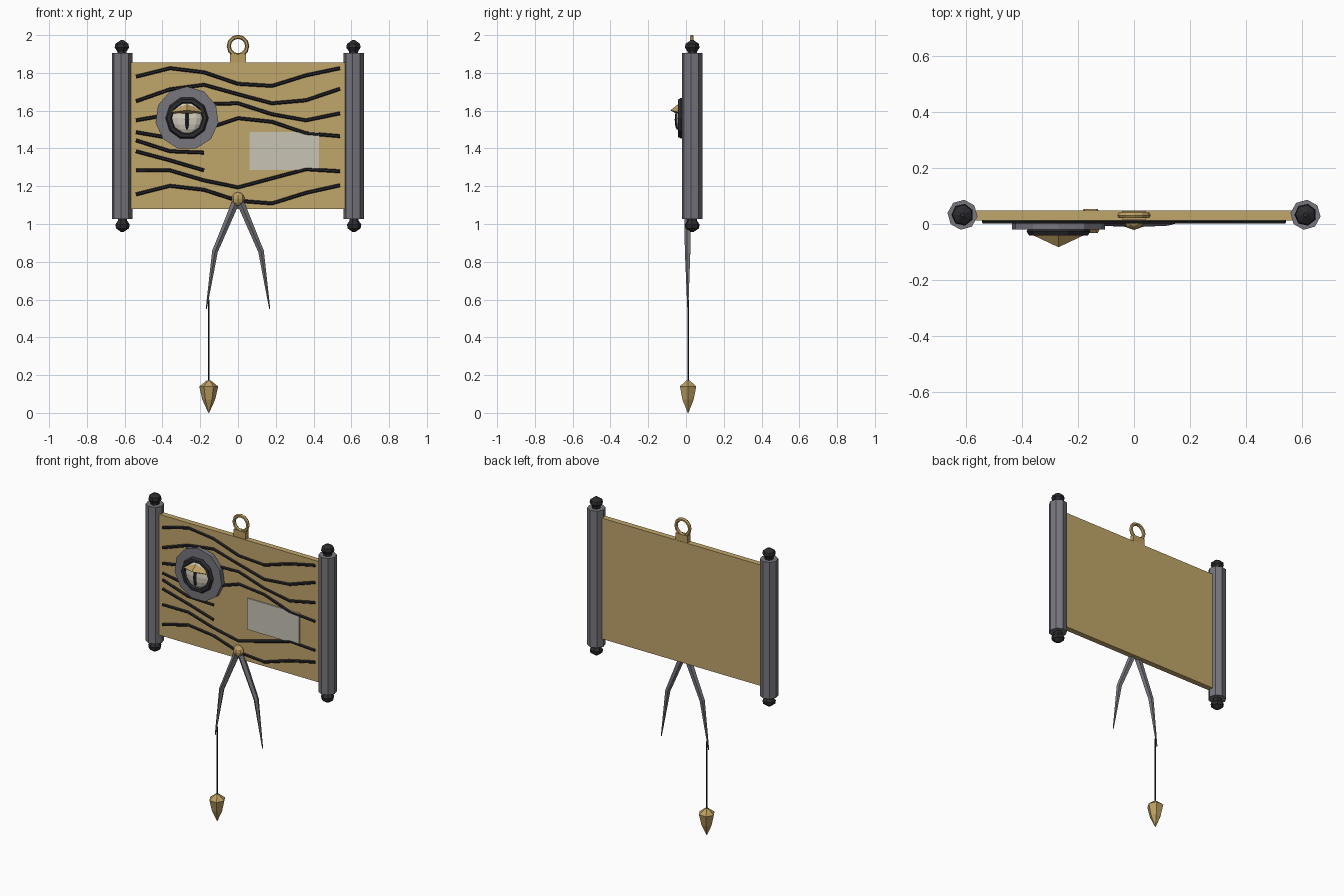
import bpy, bmesh, math
from mathutils import Vector

if "Cube" in bpy.data.objects:
    bpy.data.objects.remove(bpy.data.objects["Cube"])


def material(name, rgb):
    m = bpy.data.materials.new(name)
    m.diffuse_color = (*rgb, 1)
    m.use_nodes = True
    m.node_tree.nodes["Principled BSDF"].inputs["Base Color"].default_value = m.diffuse_color
    return m


TAN = material("tan board", (0.53, 0.38, 0.145))
BRASS = material("brass", (0.50, 0.34, 0.12))
STEEL = material("steel grey", (0.18, 0.18, 0.205))
DARK = material("dark iron", (0.026, 0.026, 0.03))
INK = material("ink line", (0.018, 0.018, 0.021))
CREAM = material("cream", (0.66, 0.62, 0.51))
PLATE = material("pale plate", (0.58, 0.55, 0.46))


def finish(bm, name, mat):
    bmesh.ops.recalc_face_normals(bm, faces=bm.faces[:])
    me = bpy.data.meshes.new(name)
    bm.to_mesh(me)
    bm.free()
    me.materials.append(mat)
    ob = bpy.data.objects.new(name, me)
    bpy.context.collection.objects.link(ob)
    return ob


def tube(name, points, radii, sides, mat, ref=(0, 1, 0), turn=0.0, flat=1.0):
    """Faceted sweep along a path; flat scales the section along ref."""
    pts, ref = [Vector(p) for p in points], Vector(ref)
    bm = bmesh.new()
    rings = []
    for i, p in enumerate(pts):
        t = (pts[min(i + 1, len(pts) - 1)] - pts[max(i - 1, 0)]).normalized()
        u = t.cross(ref).normalized()
        angles = [turn + math.tau * k / sides for k in range(sides)]
        rings.append([bm.verts.new(p + radii[i] * (u * math.cos(a) + ref * flat * math.sin(a)))
                      for a in angles])
    for a, b in zip(rings, rings[1:]):
        for k in range(sides):
            j = (k + 1) % sides
            bm.faces.new((a[k], a[j], b[j], b[k]))
    bm.faces.new(rings[0])
    bm.faces.new(rings[-1])
    return finish(bm, name, mat)


def box(name, lo, hi, mat):
    bm = bmesh.new()
    bmesh.ops.create_cube(bm, size=1)
    for v in bm.verts:
        v.co = [(l + h) / 2 + c * (h - l) for l, h, c in zip(lo, hi, v.co)]
    return finish(bm, name, mat)


def ball(name, centre, size, mat, u=8, v=6):
    bm = bmesh.new()
    bmesh.ops.create_uvsphere(bm, u_segments=u, v_segments=v, radius=1)
    for vert in bm.verts:
        vert.co = [c + s * k for c, s, k in zip(centre, size, vert.co)]
    return finish(bm, name, mat)


def torus(name, centre, major, minor, n, m, mat):
    bpy.ops.mesh.primitive_torus_add(location=centre, rotation=(math.pi / 2, 0, 0),
                                     major_radius=major, minor_radius=minor,
                                     major_segments=n, minor_segments=m)
    ob = bpy.context.object
    ob.name = name
    ob.data.materials.append(mat)


# Board, hanging tab and ring
box("board", (-0.575, 0.012, 1.08), (0.575, 0.048, 1.855), TAN)
box("hanging_tab", (-0.042, 0.016, 1.85), (0.042, 0.046, 1.9), BRASS)
torus("hanging_ring", (0, 0.031, 1.942), 0.049, 0.011, 12, 6, BRASS)

# Side rods with faceted knobs
for side, s in (("left", -1), ("right", 1)):
    x = 0.613 * s
    tube(side + "_rod", [(x, 0.033, 1.027), (x, 0.033, 1.904)], [0.054] * 2, 8, STEEL, turn=0.12)
    for end, z, d in (("top", 1.904, 1), ("bottom", 1.027, -1)):
        prof = [(-0.01, 0.026), (0.01, 0.026), (0.03, 0.04), (0.05, 0.036), (0.069, 0.008)]
        tube(f"{side}_{end}_knob", [(x, 0.033, z + d * h) for h, _ in prof],
             [r for _, r in prof], 7, DARK)

# Wavy grain lines: heights at seven even steps across the board
GRAIN = [
    (1.78, 1.825, 1.803, 1.742, 1.731, 1.787, 1.825),
    (1.65, 1.713, 1.737, 1.687, 1.639, 1.655, 1.716),
    (1.549, 1.58, 1.634, 1.639, 1.581, 1.549, 1.586),
    (1.486, 1.455, 1.50, 1.56, 1.541, 1.48, 1.465),
    (1.443, 1.385, 1.378),
    (1.385, 1.337, 1.284),
    (1.284, 1.284, 1.231, 1.194, 1.242, 1.29, 1.279),
    (1.157, 1.202, 1.181, 1.123, 1.109, 1.165, 1.205),
]
for i, heights in enumerate(GRAIN):
    tube(f"grain_line_{i + 1}", [(-0.54 + 0.18 * k, 0.009, z) for k, z in enumerate(heights)],
         [0.0095] * len(heights), 6, INK, flat=0.95)

# Blank pale plate
box("pale_plate", (0.062, 0.005, 1.287), (0.43, 0.0125, 1.488), PLATE)

# Eye: disc, dark rim, eyeball, slit pupil, brow lid
EX, EZ = -0.27, 1.56
tube("eye_disc", [(EX, 0.02, EZ), (EX, -0.019, EZ)], [0.168] * 2, 11, STEEL,
     ref=(0, 0, 1), turn=math.pi / 2)
torus("eye_rim", (EX, -0.026, EZ), 0.096, 0.018, 10, 6, DARK)
ball("eyeball", (EX, -0.019, EZ), (0.086, 0.034, 0.086), CREAM, 10, 8)
ball("pupil", (EX, -0.046, EZ - 0.008), (0.014, 0.014, 0.056), INK, 6, 4)
bm = bmesh.new()
for dx, y, dz in ((-0.104, -0.034, 0.03), (0.104, -0.034, 0.03), (0, -0.04, 0.075),
                  (0, -0.04, 0.018), (0, -0.083, 0.042), (0, -0.022, 0.045)):
    bm.verts.new((EX + dx, y, EZ + dz))
bmesh.ops.convex_hull(bm, input=bm.verts[:])
finish(bm, "eye_lid", BRASS)

# Divider legs and pivot
ball("pivot", (0, 0.007, 1.132), (0.036, 0.028, 0.037), BRASS, 8, 6)
for side, s in (("left", -1), ("right", 1)):
    tube(side + "_leg", [(s * 0.006, 0.01, 1.13), (s * 0.122, 0.01, 0.855), (s * 0.168, 0.01, 0.55)],
         [0.021, 0.016, 0.003], 5, STEEL, turn=-math.pi / 2)

# Plumb line and hexagonal bob
BX, BY = -0.155, 0.011
tube("plumb_line", [(BX, BY, 0.165), (BX, BY, 0.6)], [0.0045] * 2, 5, INK)
prof = [(0.0, 0.002), (0.07, 0.034), (0.14, 0.05), (0.172, 0.01)]
tube("plumb_bob", [(BX, BY, z) for z, _ in prof], [r for _, r in prof], 6, BRASS)
